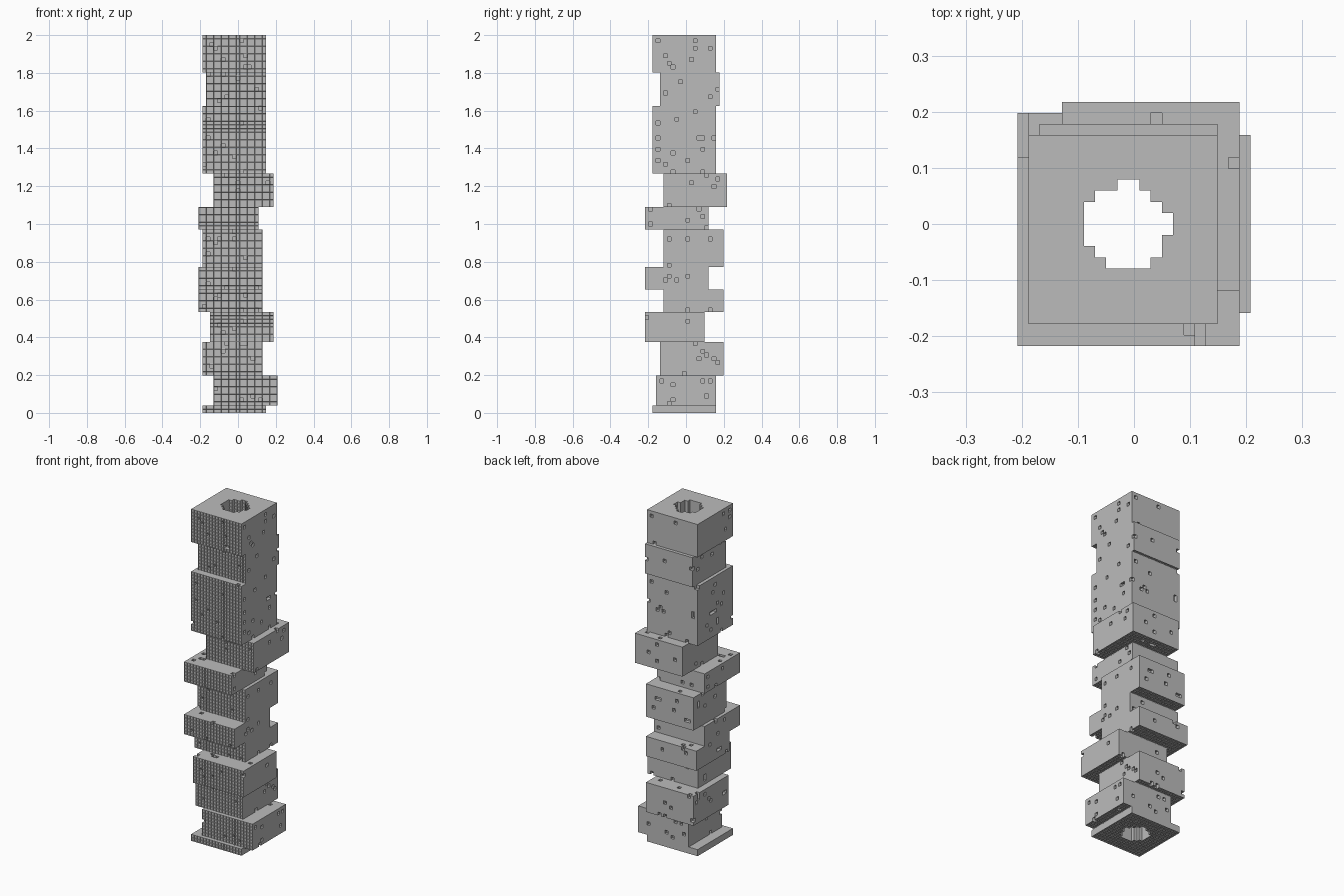
import bpy
import bmesh
import random
from mathutils import Vector

cube = bpy.data.objects.get("Cube")
if cube:
    bpy.data.objects.remove(cube, do_unlink=True)

random.seed(7)
LAYERS = 101
CELL = 2 / LAYERS
PIT_CHANCE = 0.035

# Stacked sections: name, top layer, x range, y range (in cells)
SECTIONS = [
    ("plinth", 2, (-9, 8), (-9, 8)),
    ("lower_block", 10, (-6, 11), (-8, 8)),
    ("left_block", 19, (-9, 7), (-7, 10)),
    ("front_block", 27, (-7, 10), (-11, 5)),
    ("thin_back_block", 33, (-10, 7), (-6, 10)),
    ("thin_front_block", 39, (-10, 7), (-11, 6)),
    ("middle_block", 49, (-9, 7), (-6, 10)),
    ("thin_upper_block", 55, (-10, 6), (-11, 6)),
    ("back_block", 64, (-6, 10), (-6, 11)),
    ("tall_block", 82, (-9, 8), (-9, 8)),
    ("neck_block", 91, (-8, 8), (-7, 9)),
    ("crown", LAYERS, (-9, 8), (-9, 8)),
]

# Central shaft: x range of each row, from front to back
SHAFT_ROWS = [(-2, 2), (-3, 3), (-4, 3), (-4, 4),
              (-4, 4), (-4, 3), (-3, 2), (-1, 1)]
shaft = {(x, y - 4) for y, row in enumerate(SHAFT_ROWS) for x in range(*row)}

STEPS = [(axis, side) for axis in range(3) for side in (-1, 1)]


def neighbour(cell, axis, side):
    moved = list(cell)
    moved[axis] += side
    return tuple(moved)


def fill_sections():
    """List the cells of every section, leaving the shaft open."""
    parts, bottom = [], 0
    for name, top, xs, ys in SECTIONS:
        cells = [(x, y, z) for z in range(bottom, top)
                 for y in range(*ys) for x in range(*xs) if (x, y) not in shaft]
        parts.append((name, cells))
        bottom = top
    return parts


def choose_pits(solid):
    """Pick scattered cells on the outer skin to knock out."""
    pits = set()
    plinth_top = SECTIONS[0][1]
    for cell in sorted(solid):
        if not plinth_top <= cell[2] < LAYERS - 1:
            continue
        around = [neighbour(cell, *step) for step in STEPS]
        outside = [n for n in around if n not in solid and n[:2] not in shaft]
        if outside and random.random() < PIT_CHANCE:
            pits.add(cell)
    return pits


def build_section(name, cells, solid, material):
    bm = bmesh.new()
    corners = {}
    tiles = []

    def corner(point):
        if point not in corners:
            x, y, z = point
            corners[point] = bm.verts.new(Vector((x - 0.5, y, z)) * CELL)
        return corners[point]

    for cell in cells:
        if cell not in solid:
            continue
        for axis, side in STEPS:
            if neighbour(cell, axis, side) in solid:
                continue
            loop = []
            for u, v in ((0, 0), (1, 0), (1, 1), (0, 1)):
                point = list(cell)
                point[axis] += side > 0
                point[(axis + 1) % 3] += u
                point[(axis + 2) % 3] += v
                loop.append(corner(tuple(point)))
            face = bm.faces.new(loop if side > 0 else loop[::-1])
            # Front and underside faces carry the fine tile grid
            if side < 0 and axis > 0:
                tiles.append(face)

    bm.normal_update()
    bmesh.ops.inset_individual(bm, faces=tiles, thickness=0.001, depth=-0.004)
    mesh = bpy.data.meshes.new(name)
    bm.to_mesh(mesh)
    bm.free()
    mesh.materials.append(material)
    bpy.context.collection.objects.link(bpy.data.objects.new(name, mesh))


# Plain stone colour
stone = bpy.data.materials.new("grey_stone")
stone.use_nodes = True
grey = (0.5, 0.5, 0.5, 1)
stone.diffuse_color = grey
stone.node_tree.nodes["Principled BSDF"].inputs["Base Color"].default_value = grey

# Assemble the tower
parts = fill_sections()
solid = {cell for _, cells in parts for cell in cells}
solid -= choose_pits(solid)
for name, cells in parts:
    build_section(name, cells, solid, stone)
